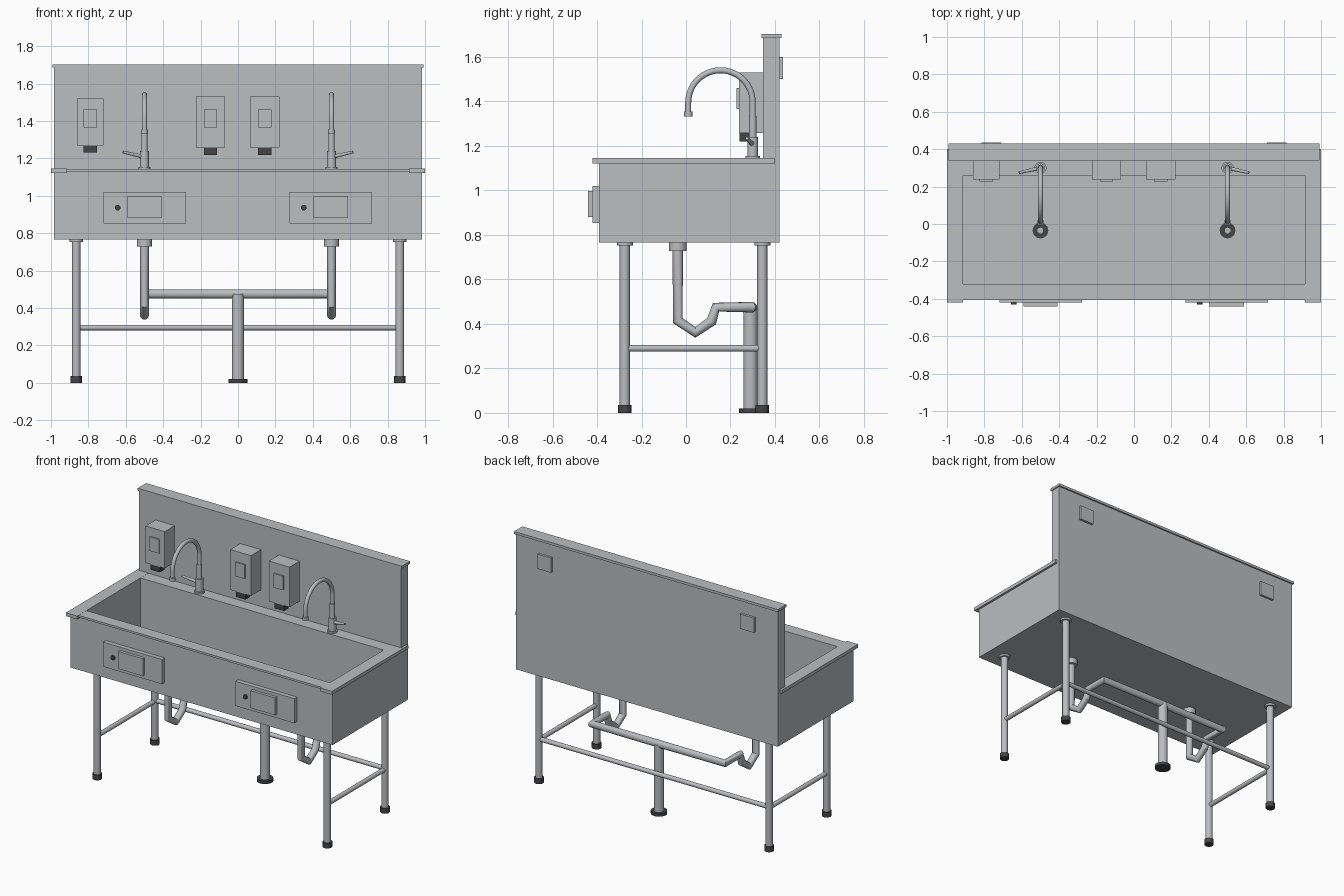
import bpy
import bmesh
import math
from mathutils import Vector

if "Cube" in bpy.data.objects:
    bpy.data.objects.remove(bpy.data.objects["Cube"])


def make_material(name, color):
    mat = bpy.data.materials.new(name)
    mat.use_nodes = True
    mat.diffuse_color = color
    mat.node_tree.nodes["Principled BSDF"].inputs["Base Color"].default_value = color
    return mat


STEEL = make_material("brushed steel", (0.5, 0.51, 0.53, 1))
DARK = make_material("dark rubber", (0.06, 0.06, 0.065, 1))


def add_object(name, bm, mat, smooth=False):
    mesh = bpy.data.meshes.new(name)
    bm.to_mesh(mesh)
    bm.free()
    mesh.materials.append(mat)
    obj = bpy.data.objects.new(name, mesh)
    bpy.context.collection.objects.link(obj)
    if smooth:
        smooth_object(obj)
    return obj


def smooth_object(obj):
    bpy.ops.object.select_all(action='DESELECT')
    obj.select_set(True)
    bpy.context.view_layer.objects.active = obj
    bpy.ops.object.shade_smooth_by_angle(angle=math.radians(35))


def box_into(bm, x, y, z):
    verts = bmesh.ops.create_cube(bm, size=1)["verts"]
    for v in verts:
        v.co = [lo + (c + 0.5) * (hi - lo) for c, (lo, hi) in zip(v.co, (x, y, z))]
    return verts


def box(name, x, y, z, mat=STEEL):
    bm = bmesh.new()
    box_into(bm, x, y, z)
    return add_object(name, bm, mat)


def rod(name, start, end, radius, mat=STEEL, end_radius=None, sides=24):
    a, b = Vector(start), Vector(end)
    bm = bmesh.new()
    bmesh.ops.create_cone(bm, cap_ends=True, segments=sides, radius1=radius,
                          radius2=end_radius or radius, depth=(b - a).length)
    turn = (b - a).to_track_quat('Z', 'Y')
    for v in bm.verts:
        v.co = turn @ v.co + (a + b) / 2
    return add_object(name, bm, mat, smooth=True)


def pipe(name, points, radius):
    curve = bpy.data.curves.new(name, 'CURVE')
    curve.dimensions = '3D'
    curve.bevel_depth = radius
    curve.bevel_resolution = 6
    curve.use_fill_caps = True
    spline = curve.splines.new('POLY')
    spline.points.add(len(points) - 1)
    for p, co in zip(spline.points, points):
        p.co = (*co, 1)
    curve.materials.append(STEEL)
    obj = bpy.data.objects.new(name, curve)
    bpy.context.collection.objects.link(obj)
    bpy.ops.object.select_all(action='DESELECT')
    obj.select_set(True)
    bpy.context.view_layer.objects.active = obj
    bpy.ops.object.convert(target='MESH')
    smooth_object(bpy.context.object)


# Open trough: outer and inner shells without tops, joined by a ring
FLOOR = 0.79
bm = bmesh.new()
outer = box_into(bm, (-0.985, 0.985), (-0.39, 0.345), (0.765, 1.135))
inner = box_into(bm, (-0.915, 0.915), (-0.32, 0.26), (FLOOR, 1.135))
bmesh.ops.reverse_faces(bm, faces=list({f for v in inner for f in v.link_faces}))
lids = [f for f in bm.faces if all(v.co.z > 1.1 for v in f.verts)]
rims = [e for f in lids for e in f.edges]
bmesh.ops.delete(bm, geom=lids, context='FACES_ONLY')
bmesh.ops.bridge_loops(bm, edges=rims)
bmesh.ops.recalc_face_normals(bm, faces=bm.faces)
add_object("basin", bm, STEEL)

# Rim and deck
box("front_rim", (-0.92, 0.92), (-0.405, -0.32), (1.13, 1.144))
box("rear_deck", (-0.92, 0.92), (0.26, 0.35), (1.13, 1.144))
for side, s in (("left", 1), ("right", -1)):
    box(f"{side}_rim", sorted((0.915 * s, s)), (-0.42, 0.40), (1.122, 1.145))

# Backsplash with cap and wall plates
box("backsplash", (-0.985, 0.985), (0.345, 0.42), (0.765, 1.69))
box("backsplash_cap", (-0.992, 0.992), (0.34, 0.43), (1.686, 1.703))
for side, s in (("left", 1), ("right", -1)):
    box(f"{side}_wall_plate", sorted((0.71 * s, 0.815 * s)), (0.41, 0.436), (1.5, 1.6))

# Soap dispensers
for i, (x, half, low, high) in enumerate(((-0.79, 0.072, 1.27, 1.52),
                                          (-0.147, 0.078, 1.257, 1.53),
                                          (0.143, 0.078, 1.257, 1.53)), 1):
    box(f"dispenser_{i}", (x - half, x + half), (0.238, 0.35), (low, high))
    box(f"dispenser_window_{i}", (x - 0.035, x + 0.035), (0.228, 0.24), (1.365, 1.46))
    box(f"dispenser_nozzle_{i}", (x - 0.035, x + 0.035), (0.24, 0.288),
        (low - 0.038, low), DARK)

for side, s in (("left", 1), ("right", -1)):
    x = 0.5 * s
    # Gooseneck faucet
    rod(f"{side}_faucet_collar", (x, 0.3, 1.14), (x, 0.3, 1.155), 0.032)
    rod(f"{side}_faucet_base", (x, 0.3, 1.15), (x, 0.3, 1.24), 0.024)
    rod(f"{side}_faucet_stem", (x, 0.3, 1.24), (x, 0.3, 1.335), 0.017)
    arc = [(x, 0.155 + 0.145 * math.cos(a), 1.395 + 0.145 * math.sin(a))
           for a in (math.pi * k / 24 for k in range(25))]
    pipe(f"{side}_faucet_spout", [(x, 0.3, 1.3)] + arc + [(x, 0.01, 1.34)], 0.0135)
    rod(f"{side}_faucet_tip", (x, 0.01, 1.333), (x, 0.01, 1.355), 0.019)
    rod(f"{side}_faucet_lever", (x, 0.3, 1.207), (x + 0.115 * s, 0.274, 1.234), 0.011,
        end_radius=0.007)

    # Drain, trap and waste branch
    rod(f"{side}_drain_ring", (x, -0.035, FLOOR), (x, -0.035, FLOOR + 0.008), 0.042, DARK)
    rod(f"{side}_drain_center", (x, -0.035, FLOOR), (x, -0.035, FLOOR + 0.01), 0.017, sides=6)
    rod(f"{side}_drain_collar", (x, -0.037, 0.728), (x, -0.037, 0.768), 0.04)
    trap = ((-0.037, 0.76), (-0.037, 0.415), (0.042, 0.362), (0.115, 0.412),
            (0.135, 0.475), (0.295, 0.475))
    pipe(f"{side}_trap", [(x, y, z) for y, z in trap] + [(0, 0.295, 0.475)], 0.024)

    # Front control panel
    x0 = 0.275 if s > 0 else -0.72
    box(f"{side}_control_panel", (x0, x0 + 0.442), (-0.42, -0.38), (0.853, 1.02))
    box(f"{side}_control_cover", (x0 + 0.128, x0 + 0.312), (-0.44, -0.41), (0.88, 0.998))
    rod(f"{side}_control_knob", (x0 + 0.077, -0.41, 0.936), (x0 + 0.077, -0.43, 0.936),
        0.015, DARK)

    # Legs, feet and side brace
    lx = 0.865 * s
    for end, y in (("front", -0.275), ("back", 0.343)):
        rod(f"{side}_{end}_leg", (lx, y, 0.03), (lx, y, 0.765), 0.023)
        rod(f"{side}_{end}_leg_collar", (lx, y, 0.752), (lx, y, 0.767), 0.036)
        rod(f"{side}_{end}_foot", (lx, y, 0), (lx, y, 0.035), 0.03, DARK)
    rod(f"{side}_brace", (lx, -0.275, 0.29), (lx, 0.343, 0.29), 0.015)

# Rear brace and central waste pipe
rod("rear_brace", (-0.865, 0.343, 0.295), (0.865, 0.343, 0.295), 0.015)
rod("waste_pipe", (0, 0.29, 0.01), (0, 0.29, 0.475), 0.032)
rod("waste_flange", (0, 0.29, 0), (0, 0.29, 0.02), 0.051, DARK)
